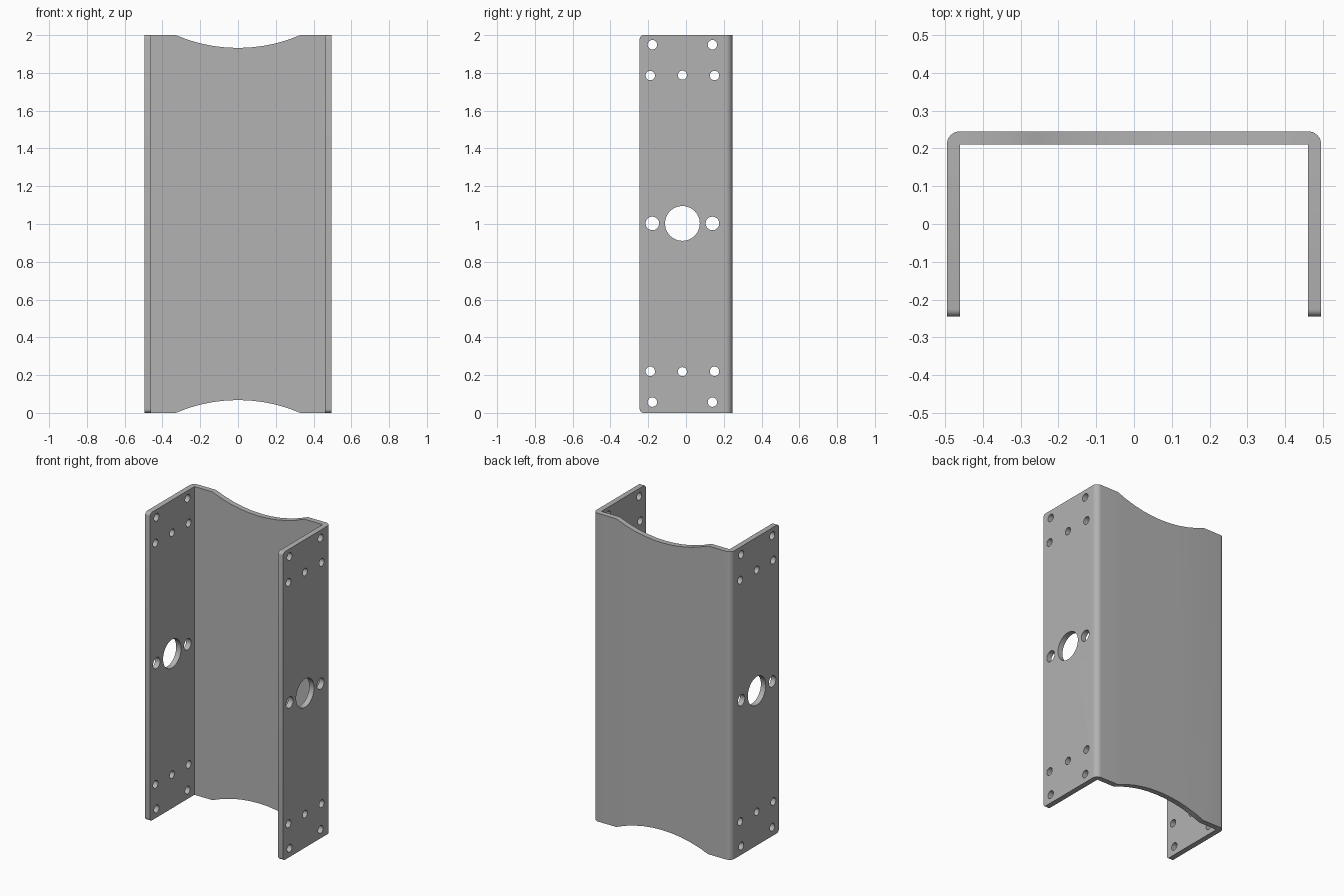
import bpy, bmesh
from math import cos, sin, pi, radians, sqrt
from mathutils import Matrix, Vector

cube = bpy.data.objects.get("Cube")
if cube:
    bpy.data.objects.remove(cube)

HX, HY, H, T = 0.495, 0.245, 2.0, 0.035   # half width, half depth, height, sheet thickness
MID = -0.019                              # centre line of the hole pattern

steel = bpy.data.materials.new("plain grey steel")
steel.use_nodes = True
grey = (0.45, 0.45, 0.45, 1)
steel.diffuse_color = grey
steel.node_tree.nodes["Principled BSDF"].inputs["Base Color"].default_value = grey


def make_object(name, bm):
    bmesh.ops.recalc_face_normals(bm, faces=bm.faces)
    mesh = bpy.data.meshes.new(name)
    bm.to_mesh(mesh)
    bm.free()
    mesh.materials.append(steel)
    obj = bpy.data.objects.new(name, mesh)
    bpy.context.collection.objects.link(obj)
    return obj


def prism(bm, points, offset):
    face = bm.faces.new([bm.verts.new(p) for p in points])
    out = bmesh.ops.extrude_face_region(bm, geom=[face])
    moved = [v for v in out["geom"] if isinstance(v, bmesh.types.BMVert)]
    bmesh.ops.translate(bm, verts=moved, vec=Vector(offset))


# Channel: U section with rounded outer bends, extruded upwards
bm = bmesh.new()
bend = [(HX - T + T * cos(a), HY - T + T * sin(a))
        for a in (i * pi / 16 for i in range(9))]
half = [(HX - T, HY - T), (HX - T, -HY), (HX, -HY)] + bend
section = half + [(-x, y) for x, y in reversed(half)]
prism(bm, [(x, y, 0) for x, y in section], (0, 0, H))

# Small rounded corners at the free ends of both flanges
tips = [e for e in bm.edges
        if all(v.co.y < -HY + 0.001 for v in e.verts)
        and abs(e.verts[0].co.z - e.verts[1].co.z) < 0.001]
bmesh.ops.bevel(bm, geom=tips, offset=0.02, segments=5, profile=0.5, affect='EDGES')
channel = make_object("channel", bm)

# Cutters: hole pattern through both flanges, mirrored top to bottom
bm = bmesh.new()


def hole(y, z, radius, sides):
    place = Matrix.Translation((0, y, z)) @ Matrix.Rotation(pi / 2, 4, 'Y')
    bmesh.ops.create_cone(bm, cap_ends=True, segments=sides, radius1=radius,
                          radius2=radius, depth=1.4, matrix=place)


hole(MID, 1.003, 0.092, 48)
for side in (-1, 1):
    hole(MID + side * 0.159, 1.003, 0.036, 32)
for end in (-1, 1):
    hole(MID, 1.003 + end * 0.785, 0.024, 24)
    for side in (-1, 1):
        hole(MID + side * 0.17, 1.003 + end * 0.783, 0.025, 24)
        hole(MID + side * 0.159, 1.003 + end * 0.946, 0.025, 24)

# Cutters: shallow arched notches in the top and bottom of the web
half_span, sag = 0.33, 0.068
radius = (half_span ** 2 + sag ** 2) / (2 * sag)
xs = [half_span * i / 5 for i in range(-5, 6)]
for end in (-1, 1):
    arc = [(x, sqrt(radius ** 2 - x ** 2) - radius + sag) for x in xs]
    outline = [(-half_span, -0.1)] + arc + [(half_span, -0.1)]
    prism(bm, [(x, 0.1, 1 - end * (1 - z)) for x, z in outline], (0, 0.3, 0))
cutter = make_object("cutter", bm)
cutter.hide_render = True

# Cut, keep the result and drop the cutter
cut = channel.modifiers.new("cut", 'BOOLEAN')
cut.operation, cut.solver, cut.object = 'DIFFERENCE', 'EXACT', cutter
bpy.context.view_layer.objects.active = channel
channel.select_set(True)
cutter.select_set(False)
bpy.ops.object.modifier_apply(modifier=cut.name)
bpy.data.objects.remove(cutter)
bpy.ops.object.shade_smooth_by_angle(angle=radians(30))
